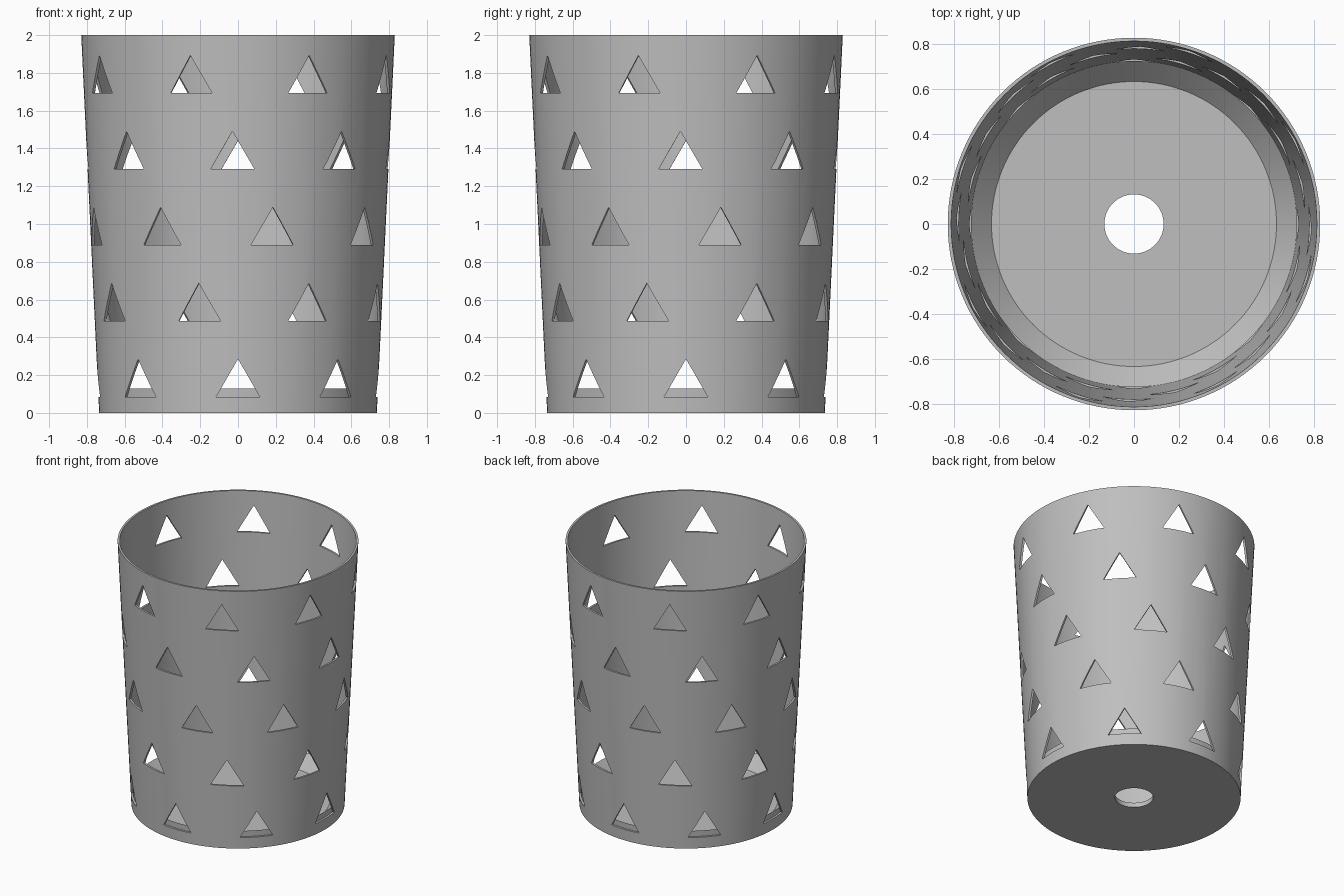
import bpy, bmesh, math

if "Cube" in bpy.data.objects:
    bpy.data.objects.remove(bpy.data.objects["Cube"])

SEG = 128
R_BOTTOM, R_TOP, HEIGHT, WALL = 0.735, 0.83, 2.0, 0.015
ROWS, PER_ROW, TWIST = 5, 8, 29.3      # each row of holes is twisted from the one below
TRI_H = 0.2

grey = bpy.data.materials.new("warm_grey")
grey.diffuse_color = (0.52, 0.52, 0.52, 1)
grey.use_nodes = True
grey.node_tree.nodes["Principled BSDF"].inputs["Base Color"].default_value = grey.diffuse_color


def outer_r(z):
    return R_BOTTOM + (R_TOP - R_BOTTOM) * z / HEIGHT


def make_object(name, bm):
    bmesh.ops.recalc_face_normals(bm, faces=bm.faces)
    mesh = bpy.data.meshes.new(name)
    bm.to_mesh(mesh)
    bm.free()
    mesh.materials.append(grey)
    obj = bpy.data.objects.new(name, mesh)
    bpy.context.collection.objects.link(obj)
    return obj


def lathe(name, profile):
    """Revolve a closed (radius, z) profile around z."""
    bm = bmesh.new()
    rings = [[bm.verts.new((r * math.cos(2 * math.pi * i / SEG),
                            r * math.sin(2 * math.pi * i / SEG), z))
              for i in range(SEG)] for r, z in profile]
    for k, a in enumerate(rings):
        b = rings[(k + 1) % len(rings)]
        for i in range(SEG):
            j = (i + 1) % SEG
            bm.faces.new((a[i], a[j], b[j], b[i]))
    return make_object(name, bm)


def smooth(obj):
    bpy.ops.object.select_all(action='DESELECT')
    obj.select_set(True)
    bpy.context.view_layer.objects.active = obj
    bpy.ops.object.shade_smooth_by_angle(angle=math.radians(30))


# Thin tapered wall
wall = lathe("pot_wall", [(R_BOTTOM, 0), (R_TOP, HEIGHT),
                          (R_TOP - WALL, HEIGHT), (R_BOTTOM - WALL, 0)])

# Triangular prisms that pierce the wall
bm = bmesh.new()
half = TRI_H / math.sqrt(3)
for row in range(ROWS):
    z = 0.085 + 0.402 * row
    for n in range(PER_ROW):
        a = math.radians(-90 + TWIST * row + 360 / PER_ROW * n)
        c, s = math.cos(a), math.sin(a)
        tri = [(-half, z), (half, z), (0, z + TRI_H)]
        near, far = [[bm.verts.new((r * c - t * s, r * s + t * c, h)) for t, h in tri]
                     for r in (0.62, 0.95)]
        bm.faces.new(near)
        bm.faces.new(far[::-1])
        for i in range(3):
            j = (i + 1) % 3
            bm.faces.new((near[i], far[i], far[j], near[j]))
cutter = make_object("hole_cutter", bm)
cutter.hide_render = True

mod = wall.modifiers.new("holes", 'BOOLEAN')
mod.operation = 'DIFFERENCE'
mod.solver = 'EXACT'
mod.object = cutter
bpy.context.view_layer.objects.active = wall
bpy.ops.object.modifier_apply(modifier=mod.name)
bpy.data.objects.remove(cutter, do_unlink=True)
smooth(wall)

# Floor with drain hole and sloped inner edge
edge = 0.13
base = lathe("pot_floor", [(0.132, 0), (outer_r(0) - WALL, 0),
                           (outer_r(edge) - WALL, edge), (0.635, 0.035), (0.132, 0.035)])
smooth(base)
